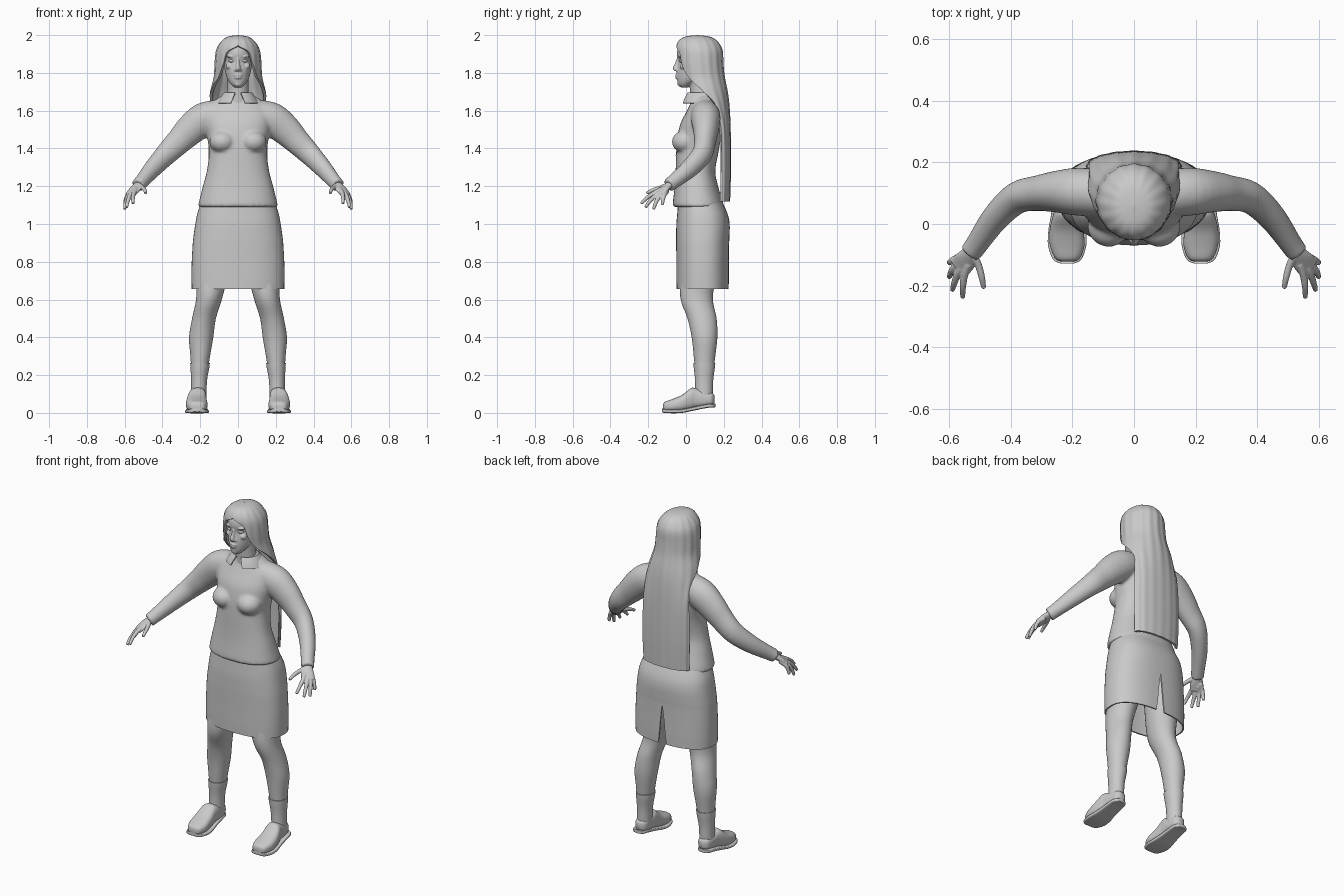
import bpy, bmesh, math
from mathutils import Vector, Matrix

cube = bpy.data.objects.get("Cube")
if cube:
    bpy.data.objects.remove(cube, do_unlink=True)

GREY = (0.59, 0.59, 0.59, 1)
grey = bpy.data.materials.new("plain grey")
grey.use_nodes = True
grey.diffuse_color = GREY
grey.node_tree.nodes["Principled BSDF"].inputs["Base Color"].default_value = GREY

FRONT, BACK = -math.pi / 2, math.pi / 2
X, Y, Z = Vector((1, 0, 0)), Vector((0, 1, 0)), Vector((0, 0, 1))


def smooth_rows(rows, steps):
    """Catmull-Rom interpolation of section rows."""
    rows = [Vector(r) for r in rows]
    ext = [rows[0]] + rows + [rows[-1]]
    out = []
    for a, b, c, d in zip(ext, ext[1:], ext[2:], ext[3:]):
        for k in range(steps):
            t = k / steps
            out.append(b + (c - a) * (t / 2)
                       + (a * 2 - b * 5 + c * 4 - d) * (t * t / 2)
                       + (b * 3 - a - c * 3 + d) * (t ** 3 / 2))
    return out + [rows[-1]]


def loft(bm, rows, n=32, axis=None, power=1.0, side=1, seam=None, ripple=0.0, steps=4):
    """Skin through rows of (x, y, z, radius u, radius v, half gap in degrees).
    A seam angle leaves the surface open there by the gap."""
    rows = smooth_rows(rows, steps)
    rings = []
    for i, r in enumerate(rows):
        if axis == "Z":
            u, v = X, Y
        elif axis == "Y":
            u, v = X, Z
        else:
            ahead, behind = rows[min(i + 1, len(rows) - 1)], rows[max(i - 1, 0)]
            t = (Vector(ahead[:3]) - Vector(behind[:3])).normalized()
            u = t.cross(Z).normalized()
            v = u.cross(t)
        gap = math.radians(max(r[5], 0)) if seam is not None else 0
        start = (seam or 0) + gap
        count = n if seam is None else n + 1
        ring = []
        for k in range(count):
            ang = start + (2 * math.pi - 2 * gap) * k / n
            c, s = math.cos(ang), math.sin(ang)
            grow = 1 + ripple * math.cos(16 * ang)
            p = Vector(r[:3])
            p += u * (r[3] * grow * math.copysign(abs(c) ** power, c))
            p += v * (r[4] * grow * math.copysign(abs(s) ** power, s))
            ring.append(bm.verts.new((p.x * side, p.y, p.z)))
        rings.append(ring)
    for low, high in zip(rings, rings[1:]):
        for k in range(n):
            j = (k + 1) % len(low)
            bm.faces.new((low[k], low[j], high[j], high[k]))
    if seam is None:
        bm.faces.new(rings[0])
        bm.faces.new(rings[-1])


def stack(rows):
    """Turn (z, centre y, radius x, radius y, gap) into loft rows on the centre line."""
    return [(0, cy, z, rx, ry, *gap) for z, cy, rx, ry, *gap in rows]


def ball(bm, x, y, z, rx, ry, rz):
    m = Matrix.Translation((x, y, z)) @ Matrix.Diagonal((rx, ry, rz, 1))
    bmesh.ops.create_uvsphere(bm, u_segments=20, v_segments=12, radius=1, matrix=m)


def finish(bm, name, voxel=0, thickness=0, smoothing=4):
    bmesh.ops.remove_doubles(bm, verts=bm.verts, dist=0.0001)
    bmesh.ops.recalc_face_normals(bm, faces=bm.faces)
    if thickness:
        bmesh.ops.solidify(bm, geom=bm.faces[:], thickness=thickness)
        bmesh.ops.recalc_face_normals(bm, faces=bm.faces)
    mesh = bpy.data.meshes.new(name)
    bm.to_mesh(mesh)
    bm.free()
    mesh.materials.append(grey)
    ob = bpy.data.objects.new(name, mesh)
    bpy.context.collection.objects.link(ob)
    bpy.ops.object.select_all(action="DESELECT")
    ob.select_set(True)
    bpy.context.view_layer.objects.active = ob
    bpy.ops.object.shade_smooth_by_angle(angle=math.radians(40))
    if voxel:
        blend = ob.modifiers.new("blend", "REMESH")
        blend.mode = "VOXEL"
        blend.voxel_size = voxel
        blend.use_smooth_shade = True
        relax = ob.modifiers.new("relax", "SMOOTH")
        relax.iterations = smoothing
    return ob


# Shirt: torso, bust and sleeves blended together
bm = bmesh.new()
loft(bm, stack([(1.09, .065, .212, .135), (1.12, .063, .206, .132), (1.2, .055, .186, .115),
                (1.28, .05, .165, .105), (1.38, .06, .153, .112), (1.45, .068, .162, .115),
                (1.53, .08, .175, .11), (1.6, .09, .172, .085), (1.65, .095, .13, .068),
                (1.69, .085, .065, .058)]), n=48, axis="Z", power=.88)
for side in (-1, 1):
    ball(bm, side * .082, -.005, 1.435, .07, .07, .06)
    loft(bm, [(.1, .1, 1.585, .075, .075), (.18, .105, 1.555, .078, .088),
              (.25, .105, 1.5, .068, .082), (.31, .1, 1.44, .058, .07),
              (.38, .085, 1.37, .052, .06), (.45, .02, 1.295, .045, .05),
              (.51, -.065, 1.225, .037, .039), (.53, -.092, 1.205, .037, .038)], side=side)
shirt = finish(bm, "shirt", voxel=.009)

# Button strip laid onto the front of the shirt
bm = bmesh.new()
bmesh.ops.create_grid(bm, x_segments=2, y_segments=40, size=1,
                      matrix=Matrix.Translation((0, -.2, 1.37)) @ Matrix.Rotation(BACK, 4, "X")
                      @ Matrix.Diagonal((.011, .25, 1, 1)))
strip = finish(bm, "button_strip")
wrap = strip.modifiers.new("lay on shirt", "SHRINKWRAP")
wrap.target = shirt
wrap.wrap_method = "PROJECT"
wrap.use_project_y = True
wrap.offset = .002

# Collar, open at the throat
bm = bmesh.new()
loft(bm, stack([(1.64, .075, .112, .098, 20), (1.67, .075, .094, .084, 16),
                (1.695, .078, .075, .072, 12)]), axis="Z", seam=FRONT)
finish(bm, "collar", thickness=.006)

# Skirt with a slit at the back hem
bm = bmesh.new()
loft(bm, stack([(.655, .088, .245, .138, 4), (.72, .088, .246, .139, 2.6), (.8, .088, .245, .139, 1.4),
                (.89, .088, .24, .14, 0), (.93, .089, .236, .141, 0), (1, .09, .226, .141, 0),
                (1.06, .086, .214, .132, 0), (1.14, .07, .185, .11, 0)]),
     n=56, axis="Z", power=.82, seam=BACK)
finish(bm, "skirt", thickness=.008)

# Head with neck and facial features
bm = bmesh.new()
loft(bm, stack([(1.722, -.008, .018, .018), (1.74, -.002, .038, .04), (1.77, .022, .057, .07),
                (1.81, .045, .069, .094), (1.86, .062, .076, .103), (1.9, .065, .081, .113),
                (1.94, .065, .074, .1), (1.975, .065, .035, .045)]), axis="Z")
loft(bm, stack([(1.6, .085, .075, .062), (1.68, .078, .057, .055), (1.78, .07, .055, .055)]), axis="Z")
loft(bm, [(0, -.034, 1.885, .009, .012), (0, -.045, 1.85, .009, .014),
          (0, -.053, 1.825, .014, .018), (0, -.048, 1.81, .016, .014)], n=16, axis="Z")
for z, width in ((1.788, .024), (1.775, .021)):
    ball(bm, 0, -.043, z, width, .014, .008)
ball(bm, 0, -.032, 1.741, .02, .013, .014)
for side in (-1, 1):
    ball(bm, side * .034, -.026, 1.887, .026, .016, .008)
    ball(bm, side * .045, -.012, 1.835, .02, .022, .018)
    ball(bm, side * .012, -.046, 1.815, .009, .012, .008)
finish(bm, "head", voxel=.004, smoothing=3)

# Eyes
bm = bmesh.new()
for side in (-1, 1):
    ball(bm, side * .033, -.024, 1.864, .017, .014, .009)
finish(bm, "eyes")

# Long hair: a cap around the face that falls into a sheet down the back
bm = bmesh.new()
loft(bm, stack([(2, .06, .001, .001, 0), (1.993, .06, .05, .06, 0), (1.975, .062, .08, .095, 0),
                (1.945, .066, .104, .116, 0), (1.91, .07, .117, .124, 30), (1.85, .073, .123, .124, 39),
                (1.78, .082, .127, .122, 54), (1.7, .105, .146, .115, 84), (1.62, .14, .152, .09, 104),
                (1.5, .18, .152, .056, 96), (1.3, .188, .155, .05, 86), (1.12, .185, .15, .048, 84)]),
     n=96, axis="Z", seam=FRONT, ripple=.012)
finish(bm, "hair", thickness=.014)

# Paired parts
FINGERS = {
    "index": [(.538, -.13, 1.185), (.55, -.165, 1.165), (.556, -.205, 1.14), (.556, -.238, 1.108)],
    "middle": [(.55, -.125, 1.175), (.57, -.155, 1.155), (.583, -.19, 1.122), (.59, -.215, 1.088)],
    "ring": [(.555, -.115, 1.17), (.582, -.14, 1.148), (.595, -.16, 1.112), (.6, -.172, 1.078)],
    "little": [(.555, -.1, 1.175), (.583, -.115, 1.153), (.596, -.123, 1.125), (.6, -.125, 1.1)],
    "thumb": [(.522, -.1, 1.205), (.505, -.135, 1.192), (.494, -.175, 1.18), (.488, -.208, 1.163)],
}
SOLE = [(-.128, .016, .022), (-.115, .01, .046), (-.07, .008, .062), (-.02, .01, .061),
        (.04, .022, .051), (.11, .036, .045), (.142, .038, .037), (.155, .04, .018)]
for side, label in ((1, "left"), (-1, "right")):
    # Hand
    bm = bmesh.new()
    loft(bm, [(.515, -.072, 1.218, .024, .02), (.533, -.097, 1.2, .028, .018),
              (.55, -.122, 1.178, .037, .016), (.568, -.143, 1.157, .036, .013)], n=20, side=side)
    for points in FINGERS.values():
        radii = (.013, .012, .0105, .008)
        loft(bm, [(*p, r, r) for p, r in zip(points, radii)], n=12, side=side)
    finish(bm, label + "_hand", voxel=.0035, smoothing=2)

    # Leg
    bm = bmesh.new()
    loft(bm, [(.11, .09, .95, .09, .1), (.135, .07, .75, .085, .095), (.152, .056, .61, .069, .086),
              (.18, .085, .5, .063, .077), (.195, .098, .4, .064, .068), (.2, .098, .3, .052, .057),
              (.206, .096, .18, .039, .045), (.208, .095, .07, .037, .045)], axis="Z", side=side)
    finish(bm, label + "_leg")

    # Sock
    bm = bmesh.new()
    loft(bm, [(.201, .097, .265, .052, .058), (.202, .097, .24, .05, .056),
              (.206, .096, .17, .042, .048), (.208, .095, .07, .04, .047)], axis="Z", side=side)
    finish(bm, label + "_sock")

    # Shoe upper
    bm = bmesh.new()
    loft(bm, [(.216, -.122, .03, .018, .014), (.216, -.112, .034, .04, .025),
              (.217, -.07, .04, .056, .034), (.219, -.02, .052, .055, .044),
              (.216, .025, .073, .048, .057), (.212, .05, .078, .045, .053), (.21, .1, .073, .041, .042),
              (.21, .135, .073, .034, .035), (.21, .15, .073, .015, .02)],
         axis="Y", power=.75, side=side)
    finish(bm, label + "_shoe")

    # Shoe sole
    bm = bmesh.new()
    loft(bm, [(.217, y, z, r, .01) for y, z, r in SOLE], axis="Y", power=.4, side=side)
    finish(bm, label + "_sole")
